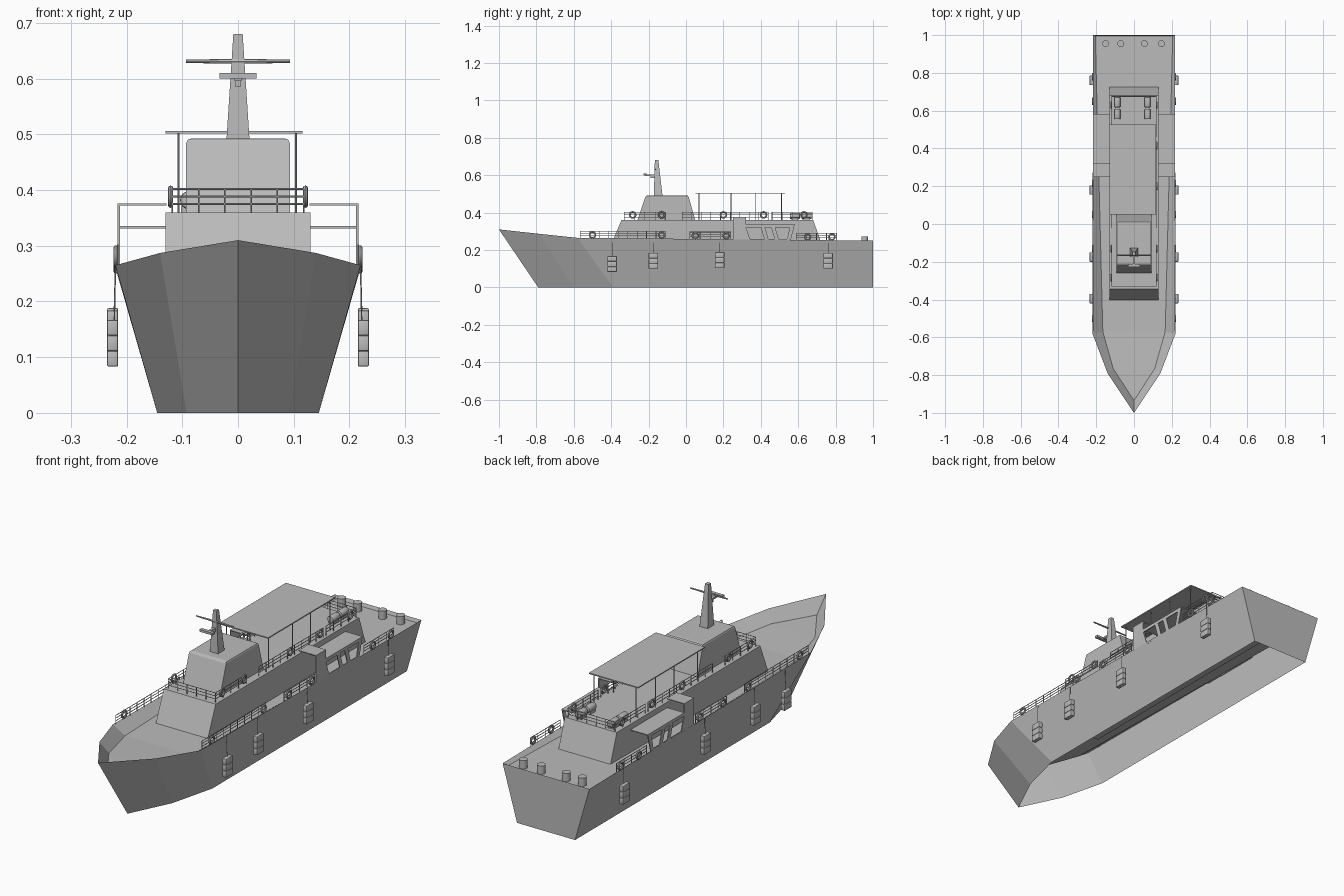
import bpy, bmesh, math
from mathutils import Vector, Matrix

old = bpy.data.objects.get("Cube")
if old:
    bpy.data.objects.remove(old, do_unlink=True)

grey = bpy.data.materials.new("ship_grey")
grey.use_nodes = True
grey.diffuse_color = (0.5, 0.5, 0.5, 1)
grey.node_tree.nodes["Principled BSDF"].inputs["Base Color"].default_value = (0.5, 0.5, 0.5, 1)


def finish(bm, name, smooth=False):
    bmesh.ops.recalc_face_normals(bm, faces=bm.faces)
    mesh = bpy.data.meshes.new(name)
    bm.to_mesh(mesh)
    bm.free()
    mesh.materials.append(grey)
    ob = bpy.data.objects.new(name, mesh)
    bpy.context.scene.collection.objects.link(ob)
    if smooth:
        bpy.ops.object.select_all(action='DESELECT')
        ob.select_set(True)
        bpy.context.view_layer.objects.active = ob
        bpy.ops.object.shade_smooth_by_angle(angle=math.radians(35))


def add_box(bm, lo, hi):
    lo, hi = Vector(lo), Vector(hi)
    m = Matrix.Translation((lo + hi) / 2) @ Matrix.Diagonal((*(hi - lo), 1))
    return bmesh.ops.create_cube(bm, size=1, matrix=m)["verts"]


def add_rod(bm, a, b, r=0.002, sides=6, r2=None):
    a, b = Vector(a), Vector(b)
    m = Matrix.Translation((a + b) / 2) @ (b - a).to_track_quat('Z', 'Y').to_matrix().to_4x4()
    bmesh.ops.create_cone(bm, cap_ends=True, segments=sides, radius1=r,
                          radius2=r if r2 is None else r2, depth=(b - a).length, matrix=m)


def add_prism(bm, profile, x0, x1):
    # Extrude a (y, z) outline from x0 to x1
    ends = [[bm.verts.new((x, y, z)) for y, z in profile] for x in (x0, x1)]
    bm.faces.new(ends[0])
    bm.faces.new(ends[1][::-1])
    for i in range(len(profile)):
        j = (i + 1) % len(profile)
        bm.faces.new((ends[0][i], ends[0][j], ends[1][j], ends[1][i]))


def bevel(bm, width, test=lambda e: True):
    bmesh.ops.bevel(bm, geom=[e for e in bm.edges if test(e)], offset=width,
                    segments=2, profile=0.5, affect='EDGES')


# Hull: open below, with bulwark and sunken deck; rows of keel, rim, deck edge
stations = [((0.145, 1.0, 0), (0.217, 1.0, 0.25), (0.205, 0.994, 0.235)),
            ((0.145, -0.39, 0), (0.22, -0.58, 0.265), (0.165, -0.57, 0.225)),
            ((0.092, -0.6, 0), (0.14, -0.79, 0.287), (0.11, -0.765, 0.235)),
            ((0, -0.79, 0), (0, -1.0, 0.31), (0, -0.935, 0.24))]
bm = bmesh.new()
rows = {s: [[bm.verts.new((s * x, y, z)) for x, y, z in st] for st in stations] for s in (1, -1)}
for s in (1, -1):
    for a, b in zip(rows[s], rows[s][1:]):
        for k in (0, 1):
            quad = (a[k], a[k + 1], b[k + 1], b[k])
            bm.faces.new(quad if s < 0 else quad[::-1])
L, R = rows[1], rows[-1]
for i in range(3):
    bm.faces.new((L[i][2], R[i][2], R[i + 1][2], L[i + 1][2]))
for k in (0, 1):
    bm.faces.new((L[0][k], R[0][k], R[0][k + 1], L[0][k + 1]))
bmesh.ops.remove_doubles(bm, verts=bm.verts, dist=0.0001)
finish(bm, "hull")

# Deckhouse
bm = bmesh.new()
add_prism(bm, [(-0.403, 0.222), (0.729, 0.222), (0.68, 0.36), (-0.345, 0.36)], -0.13, 0.13)
finish(bm, "deckhouse")

# Wheelhouse with softened roof edges
bm = bmesh.new()
add_prism(bm, [(-0.26, 0.358), (0.05, 0.358), (0.012, 0.492), (-0.215, 0.492)], -0.093, 0.093)
bevel(bm, 0.008, lambda e: min(v.co.z for v in e.verts) > 0.4)
finish(bm, "wheelhouse")

# Mast, yard and radar
bm = bmesh.new()
for v in add_box(bm, (-0.021, -0.172, 0.485), (0.021, -0.125, 0.68)):
    if v.co.z > 0.6:
        v.co.x *= 0.4
        v.co.y = -0.157 + (v.co.y + 0.148) * 0.4
finish(bm, "mast")
bm = bmesh.new()
for s in (-1, 1):
    add_rod(bm, (s * 0.093, -0.165, 0.631), (0, -0.165, 0.631), 0.003, 8, 0.0045)
finish(bm, "yard")
bm = bmesh.new()
add_box(bm, (-0.033, -0.228, 0.6), (0.033, -0.212, 0.61))
add_box(bm, (-0.006, -0.222, 0.596), (0.006, -0.15, 0.604))
add_box(bm, (-0.005, -0.19, 0.586), (0.005, -0.15, 0.597))
finish(bm, "radar")

# Canopy and its posts
bm = bmesh.new()
add_box(bm, (-0.13, 0.05, 0.501), (0.116, 0.528, 0.506))
finish(bm, "canopy")
bm = bmesh.new()
for x in (-0.107, 0.104):
    for y in (0.07, 0.24, 0.37, 0.51):
        add_rod(bm, (x, y, 0.36), (x, y, 0.502), 0.0022)
finish(bm, "canopy_posts")


def railing(name, points, height=0.042):
    bm = bmesh.new()
    up = Vector((0, 0, height))
    for a, b in zip(points, points[1:]):
        a, b = Vector(a), Vector(b)
        for f in (0.35, 0.68, 1):
            add_rod(bm, a + up * f, b + up * f, 0.0016)
        n = max(1, round((b - a).length / 0.05))
        for i in range(n + 1):
            p = a.lerp(b, i / n)
            add_rod(bm, p, p + up, 0.0016)
    finish(bm, name)


def life_ring(name, x, y, z):
    n, m, r, t = 16, 8, 0.0155, 0.0045
    bm = bmesh.new()
    ring = [[bm.verts.new((x + t * math.sin(v), y + (r + t * math.cos(v)) * math.cos(u),
                           z + (r + t * math.cos(v)) * math.sin(u)))
             for v in (math.tau * j / m for j in range(m))]
            for u in (math.tau * i / n for i in range(n))]
    for i in range(n):
        for j in range(m):
            bm.faces.new((ring[i][j], ring[i - 1][j], ring[i - 1][j - 1], ring[i][j - 1]))
    finish(bm, name, smooth=True)


# Upper rails round the bow and stern ends of the deckhouse roof
X, Z = 0.118, 0.36
railing("upper_front_rail", [(-X, -0.11, Z), (-X, -0.33, Z), (X, -0.33, Z), (X, -0.11, Z)])
railing("upper_rear_rail", [(-X, 0.46, Z), (-X, 0.675, Z), (X, 0.675, Z), (X, 0.46, Z)])

for s, side in ((1, "left"), (-1, "right")):
    # Side rails
    railing(side + "_upper_mid_rail", [(s * X, -0.02, Z), (s * X, 0.44, Z)])
    for part, y0, y1, z in (("fore", -0.565, -0.11, 0.263), ("mid", 0.02, 0.24, 0.258),
                            ("aft", 0.59, 0.805, 0.252)):
        railing(f"{side}_lower_{part}_rail", [(s * 0.216, y0, z), (s * 0.216, y1, z)], 0.038)

    # Life rings
    for y in (-0.285, -0.13, 0.2, 0.415, 0.63):
        life_ring(side + "_upper_life_ring", s * 0.121, y, 0.388)
    for y, z in ((-0.5, 0.281), (-0.13, 0.28), (0.05, 0.277), (0.215, 0.276),
                 (0.65, 0.27), (0.78, 0.27)):
        life_ring(side + "_lower_life_ring", s * 0.219, y, z)

    # Side shelter: stepped roof plates and a thin wall with slanted window openings
    xs = sorted((s * 0.212, s * 0.216))
    xr = sorted((s * 0.128, s * 0.216))
    bm = bmesh.new()
    add_box(bm, (xr[0], 0.25, 0.372), (xr[1], 0.32, 0.376))
    add_box(bm, (xr[0], 0.32, 0.331), (xr[1], 0.582, 0.335))
    finish(bm, side + "_shelter_roof")
    bm = bmesh.new()
    add_prism(bm, [(0.25, 0.25), (0.345, 0.25), (0.32, 0.322), (0.32, 0.374), (0.25, 0.374)], *xs)
    add_prism(bm, [(0.32, 0.32), (0.575, 0.32), (0.582, 0.334), (0.32, 0.334)], *xs)
    add_prism(bm, [(0.34, 0.248), (0.555, 0.248), (0.555, 0.258), (0.34, 0.258)], *xs)
    for y in (0.42, 0.475):
        add_prism(bm, [(y, 0.255), (y + 0.022, 0.255), (y + 0.002, 0.321), (y - 0.02, 0.321)], *xs)
    add_prism(bm, [(0.54, 0.255), (0.56, 0.255), (0.578, 0.321), (0.555, 0.321)], *xs)
    finish(bm, side + "_shelter_wall")

    # Fenders of three padded sections, hung on ropes
    for y, z in ((-0.395, 0.083), (-0.175, 0.1), (0.18, 0.104), (0.76, 0.1)):
        bm = bmesh.new()
        for i in range(3):
            z0 = z + i * 0.028
            add_box(bm, (s * 0.225 - 0.01, y - 0.025, z0), (s * 0.225 + 0.01, y + 0.025, z0 + 0.028))
        bevel(bm, 0.003)
        finish(bm, side + "_fender", smooth=True)
        bm = bmesh.new()
        add_rod(bm, (s * 0.222, y, z + 0.08), (s * 0.22, y, 0.258), 0.0012)
        finish(bm, side + "_fender_rope")

# Life raft canisters on cradles
for x in (-0.088, 0.072):
    for y in (0.582, 0.645):
        bm = bmesh.new()
        add_rod(bm, (x, y - 0.027, 0.382), (x, y + 0.027, 0.382), 0.016, 16)
        bevel(bm, 0.004, lambda e: abs(e.verts[0].co.y - e.verts[1].co.y) < 0.001)
        finish(bm, "life_raft", smooth=True)
        bm = bmesh.new()
        add_box(bm, (x - 0.014, y - 0.018, 0.358), (x + 0.014, y + 0.018, 0.372))
        finish(bm, "raft_cradle")

# Stern bollards
for x in (-0.15, -0.07, 0.055, 0.145):
    bm = bmesh.new()
    add_rod(bm, (x, 0.955, 0.232), (x, 0.955, 0.272), 0.018, 16)
    finish(bm, "bollard", smooth=True)
